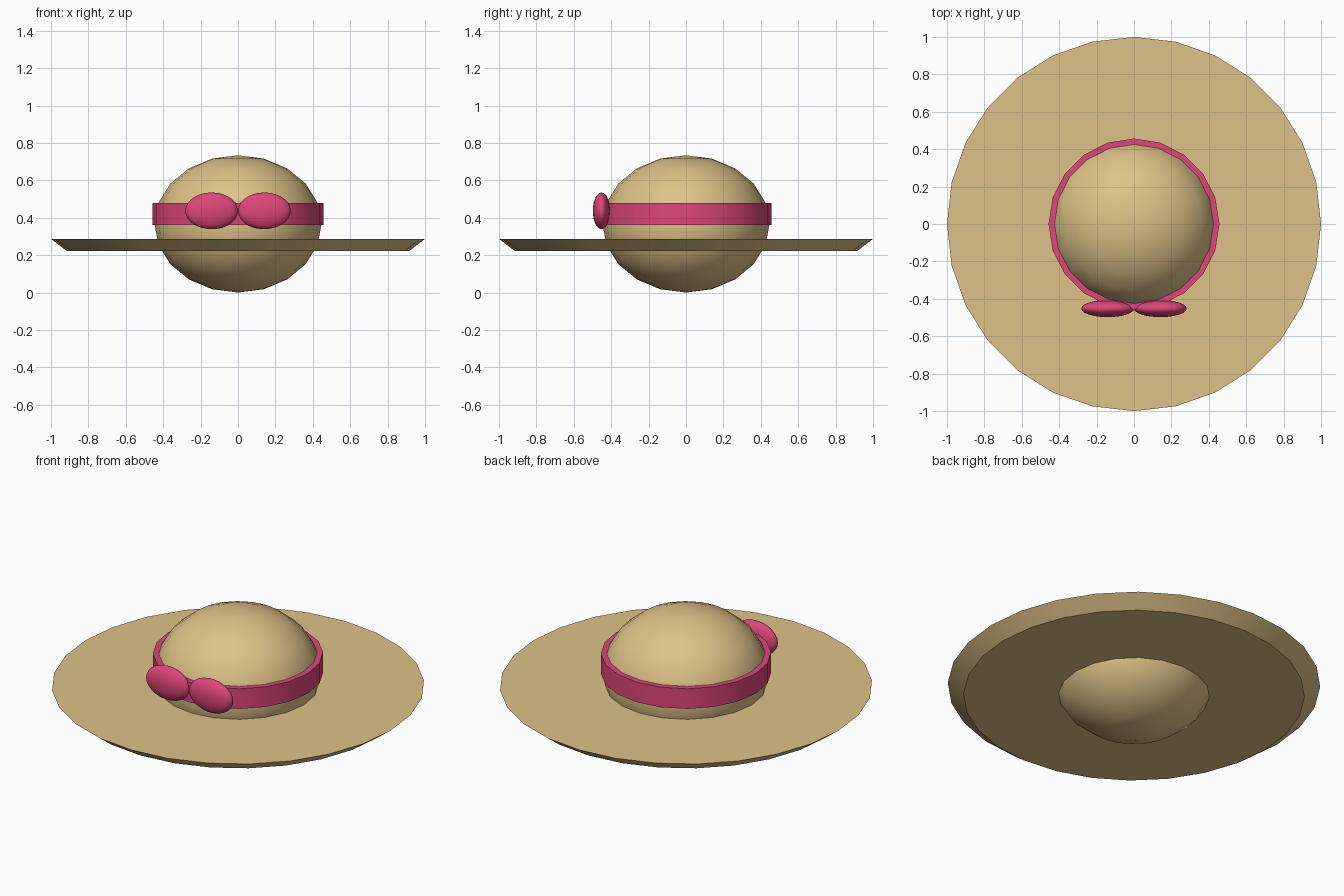
import bpy, math

if "Cube" in bpy.data.objects:
    bpy.data.objects.remove(bpy.data.objects["Cube"])


def srgb(r, g, b):
    f = lambda c: c / 12.92 if c <= 0.04045 else ((c + 0.055) / 1.055) ** 2.4
    return (f(r / 255), f(g / 255), f(b / 255), 1)


def material(name, rgb):
    m = bpy.data.materials.new(name)
    m.diffuse_color = srgb(*rgb)
    m.use_nodes = True
    m.node_tree.nodes["Principled BSDF"].inputs["Base Color"].default_value = m.diffuse_color
    return m


straw = material("straw", (222, 194, 136))
pink = material("pink_ribbon", (222, 70, 122))


def finish(name, mat, angle):
    ob = bpy.context.object
    ob.name = name
    ob.data.materials.append(mat)
    bpy.ops.object.transform_apply(location=False, rotation=True, scale=True)
    bpy.ops.object.shade_smooth_by_angle(angle=math.radians(angle))
    return ob


def ellipsoid(name, mat, loc, radii, segments, rings):
    bpy.ops.mesh.primitive_uv_sphere_add(segments=segments, ring_count=rings, radius=1, location=loc)
    bpy.context.object.scale = radii
    return finish(name, mat, 60)


def disc(name, mat, sides, r_bottom, r_top, z0, z1):
    bpy.ops.mesh.primitive_cone_add(vertices=sides, radius1=r_bottom, radius2=r_top,
                                    depth=z1 - z0, location=(0, 0, (z0 + z1) / 2))
    return finish(name, mat, 30)


# Wide brim, narrower underneath
disc("brim", straw, 28, 0.915, 1.0, 0.222, 0.287)

# Rounded crown, bulging through the brim
ellipsoid("crown", straw, (0, 0, 0.367), (0.447, 0.447, 0.367), 20, 10)

# Ribbon around the crown
disc("ribbon_band", pink, 20, 0.457, 0.457, 0.361, 0.48)

# Two bow loops at the front
for side, label in ((-1, "left"), (1, "right")):
    ellipsoid("bow_loop_" + label, pink, (side * 0.141, -0.452, 0.437), (0.141, 0.046, 0.098), 24, 14)
